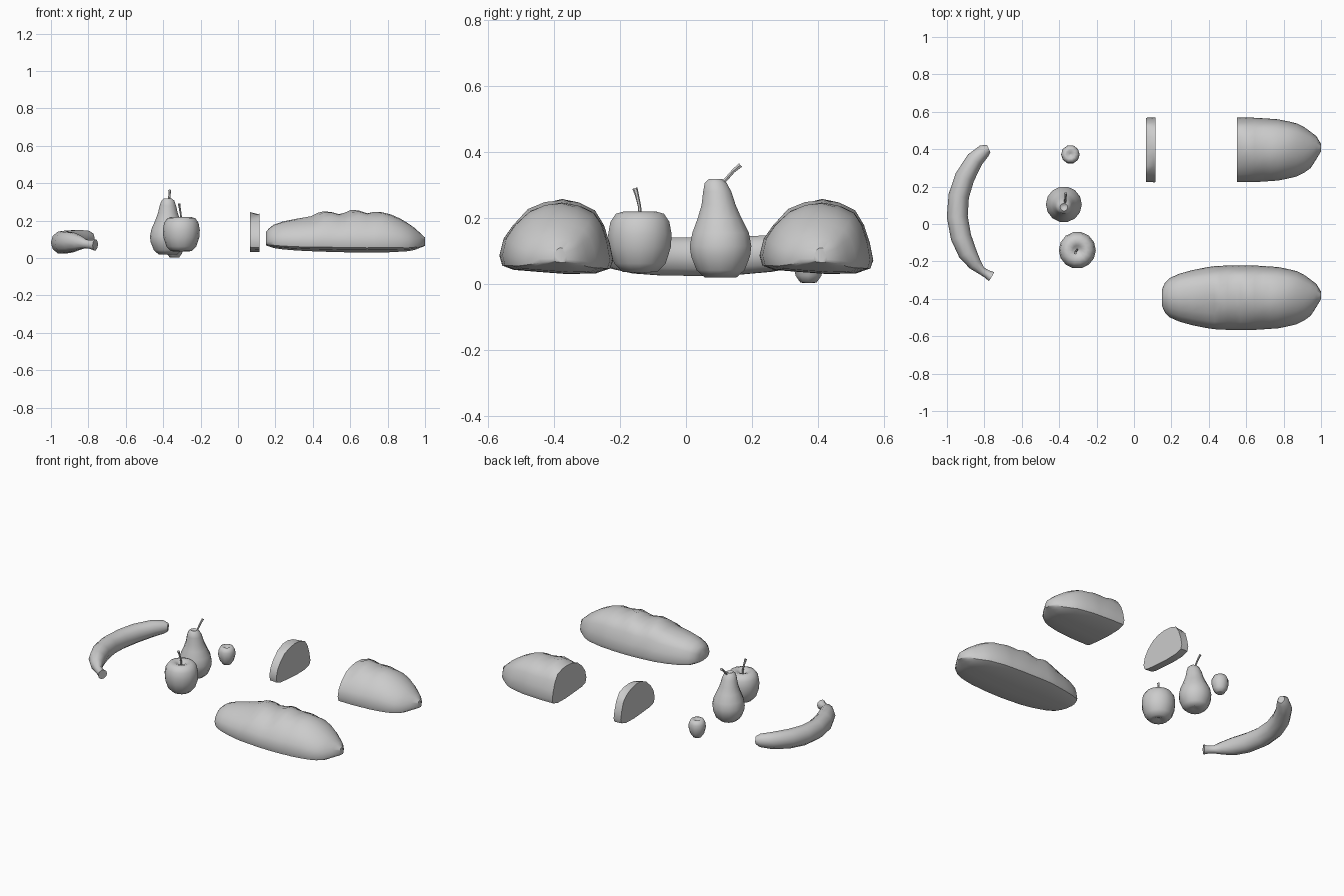
import bpy, bmesh
from math import sin, cos, pi, radians
from mathutils import Vector


def finish(name, bm, angle=40):
    bmesh.ops.recalc_face_normals(bm, faces=bm.faces)
    me = bpy.data.meshes.new(name)
    bm.to_mesh(me)
    bm.free()
    ob = bpy.data.objects.new(name, me)
    bpy.context.collection.objects.link(ob)
    bpy.ops.object.select_all(action='DESELECT')
    ob.select_set(True)
    bpy.context.view_layer.objects.active = ob
    bpy.ops.object.shade_smooth_by_angle(angle=radians(angle))
    return ob


def loft(rings, bm=None):
    bm = bm or bmesh.new()
    vs = [[bm.verts.new(p) for p in r] for r in rings]
    n = len(vs[0])
    for a, b in zip(vs, vs[1:]):
        for i in range(n):
            j = (i + 1) % n
            bm.faces.new((a[i], a[j], b[j], b[i]))
    bm.faces.new(vs[0])
    bm.faces.new(vs[-1])
    return bm


def lathe(name, cx, cy, profile, n=14):
    # profile entries: radius, height, lean in y
    return finish(name, loft([[(cx + r * cos(2 * pi * i / n), cy + d + r * sin(2 * pi * i / n), z)
                               for i in range(n)] for r, z, d in profile]), 60)


def tube(name, path, n=8, tall=1.0):
    # path entries: x, y, z, radius
    pts = [Vector(p[:3]) for p in path]
    rings = []
    for k, p in enumerate(pts):
        t = pts[min(k + 1, len(pts) - 1)] - pts[max(k - 1, 0)]
        q = t.to_track_quat('Z', 'Y')
        r = path[k][3]
        rings.append([p + q @ Vector((r * cos(2 * pi * i / n), tall * r * sin(2 * pi * i / n), 0))
                      for i in range(n)])
    return finish(name, loft(rings), 50)


def lerp(table, x):
    if x <= table[0][0]:
        return table[0][1]
    for (a, u), (b, v) in zip(table, table[1:]):
        if x <= b:
            return u + (v - u) * (x - a) / (b - a)
    return table[-1][1]


# banana
tube("banana", [(-.777, .403, .108, .022), (-.80, .392, .108, .036), (-.85, .345, .102, .046),
                (-.905, .25, .092, .053), (-.937, .15, .085, .055), (-.945, .04, .083, .056),
                (-.925, -.07, .083, .055), (-.89, -.155, .084, .05), (-.85, -.215, .082, .036),
                (-.815, -.25, .076, .022), (-.785, -.268, .072, .022), (-.763, -.281, .07, .028)],
     10, 1.1)

# apple and its stem
lathe("apple", -.303, -.14, [(.008, .045, 0), (.03, .035, 0), (.055, .037, 0), (.08, .062, 0),
      (.096, .11, 0), (.099, .15, 0), (.092, .188, 0), (.075, .213, 0), (.05, .22, 0),
      (.025, .212, 0), (.008, .19, 0)])
tube("apple_stem", [(-.303, -.138, .19, .005), (-.306, -.141, .235, .005),
                    (-.312, -.149, .27, .006), (-.315, -.155, .29, .008)], 6)

# pear and its stem
lathe("pear", -.375, .105, [(.012, .03, 0), (.05, .02, 0), (.075, .042, 0), (.092, .085, 0),
      (.096, .115, 0), (.088, .155, 0), (.068, .2, -.003), (.053, .24, -.006),
      (.044, .28, -.01), (.034, .307, -.015), (.02, .319, -.015), (.005, .312, -.01)])
tube("pear_stem", [(-.37, .1, .295, .006), (-.368, .122, .318, .006),
                   (-.366, .143, .342, .006), (-.365, .165, .361, .008)], 6)

# small round fruit
lathe("small_fruit", -.34, .372, [(.015, .003, 0), (.026, .004, 0), (.041, .025, 0),
      (.05, .06, 0), (.049, .09, 0), (.038, .112, 0), (.022, .114, 0), (.006, .102, 0)], 10)

# loaf outlines along x: width, crest, base
WIDTH = [(.15, .045), (.17, .09), (.2, .112), (.25, .131), (.33, .152), (.42, .168), (.52, .173),
         (.65, .172), (.78, .163), (.87, .142), (.93, .112), (.97, .07), (1.0, .02)]
CREST = [(.15, .14), (.175, .17), (.21, .188), (.28, .205), (.39, .221), (.45, .25), (.49, .25),
         (.54, .234), (.57, .24), (.61, .258), (.65, .254), (.69, .238), (.73, .247), (.77, .246),
         (.82, .232), (.88, .205), (.94, .165), (.98, .128), (1.0, .11)]
BASE = [(.15, .068), (.2, .05), (.3, .041), (.42, .035), (.6, .03), (.8, .03), (.93, .038), (1.0, .065)]
# cross-section: fraction of half width, fraction of height
SECTION = [(-.3, .03), (-.75, .06), (-.95, .12), (-1, .27), (-.93, .5), (-.76, .7), (-.5, .87),
           (-.2, .97), (.1, 1), (.4, .96), (.68, .86), (.84, .7), (.94, .45), (1, .2),
           (.95, .08), (.7, .01), (.2, 0)]


def loaf(name, dx=0, dy=0, x0=None, x1=None):
    xs = [.15, .165, .19, .24, .31, .39, .43, .46, .5, .54, .57, .605, .645, .69, .73, .77,
          .82, .87, .91, .945, .975, 1.0]
    rings = []
    for x in xs:
        w, b = lerp(WIDTH, x), lerp(BASE, x)
        ring = []
        for u, v in SECTION:
            # scores run diagonally over the crust
            sx = x + .05 * u if .38 < x < .8 and v > .8 else x
            top = lerp(CREST, sx) if v > .8 else min(lerp(CREST, x), .242)
            cy = -.394 + .012 * (x > .96)
            ring.append((x, cy + u * w, b + v * (top - b)))
        rings.append(ring)
    bm = loft(rings)
    for cut, side in ((x0, -1), (x1, 1)):
        if cut is None:
            continue
        bmesh.ops.bisect_plane(bm, geom=bm.verts[:] + bm.edges[:] + bm.faces[:],
                               plane_co=(cut, 0, 0), plane_no=(side, 0, 0), clear_outer=True)
        bmesh.ops.holes_fill(bm, edges=[e for e in bm.edges if e.is_boundary], sides=0)
    bmesh.ops.translate(bm, vec=(dx, dy, 0), verts=bm.verts)
    return finish(name, bm, 40)


# whole loaf, cut half and single slice share one shape
loaf("bread_loaf")
loaf("bread_half", 0, .79, x0=.55)
loaf("bread_slice", -.435, .79, x0=.5, x1=.55)
